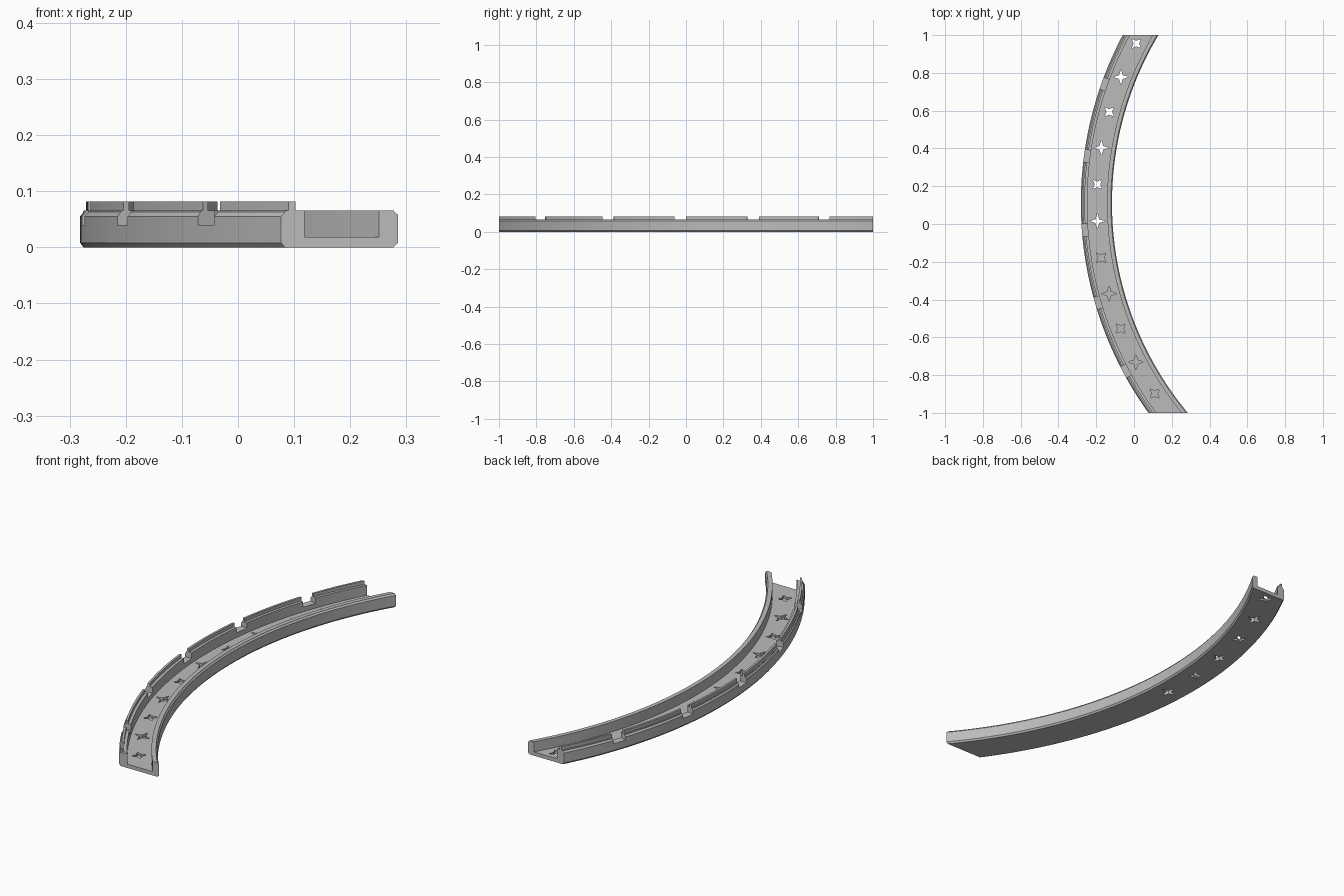
import bpy, bmesh, math
from mathutils import Matrix, Vector

cube = bpy.data.objects.get("Cube")
if cube:
    bpy.data.objects.remove(cube, do_unlink=True)

R, CX, CY = 1.9, 1.6185, 0.11      # outer radius and centre of the arc
WIDTH = 0.165                      # radial width of the channel
STAR_R = 1.815                     # radius on which the stars sit

grey = bpy.data.materials.new("grey")
grey.use_nodes = True
grey.diffuse_color = (0.5, 0.5, 0.5, 1)
grey.node_tree.nodes["Principled BSDF"].inputs["Base Color"].default_value = (0.5, 0.5, 0.5, 1)


def arc_point(radius, angle, z):
    return Vector((CX - radius * math.cos(angle), CY + radius * math.sin(angle), z))


def make_object(name, bm):
    bmesh.ops.recalc_face_normals(bm, faces=bm.faces)
    mesh = bpy.data.meshes.new(name)
    bm.to_mesh(mesh)
    bm.free()
    obj = bpy.data.objects.new(name, mesh)
    bpy.context.collection.objects.link(obj)
    return obj


def prism(bm, outline, z0, z1):
    low = [bm.verts.new((x, y, z0)) for x, y in outline]
    high = [bm.verts.new((x, y, z1)) for x, y in outline]
    bm.faces.new(low[::-1])
    bm.faces.new(high)
    for i in range(len(outline)):
        j = (i + 1) % len(outline)
        bm.faces.new((low[i], low[j], high[j], high[i]))


# Channel section: distance in from the outer edge, height
section = [(0.006, 0), (0, 0.008), (0, 0.055), (0.006, 0.063), (0.006, 0.066),
           (0.011, 0.066), (0.011, 0.082), (0.021, 0.082), (0.021, 0.066),
           (0.034, 0.066), (0.034, 0.018), (WIDTH - 0.026, 0.018),
           (WIDTH - 0.026, 0.066), (WIDTH - 0.006, 0.066), (WIDTH - 0.005, 0.063),
           (WIDTH, 0.058), (WIDTH, 0.008), (WIDTH - 0.006, 0)]

# Sweep the section along the arc
bm = bmesh.new()
STEPS = 80
rings = []
for i in range(STEPS + 1):
    a = math.radians(-44 + 78 * i / STEPS)
    rings.append([bm.verts.new(arc_point(R - d, a, z)) for d, z in section])
for r0, r1 in zip(rings, rings[1:]):
    for k in range(len(section)):
        m = (k + 1) % len(section)
        bm.faces.new((r0[k], r0[m], r1[m], r1[k]))

# Trim both ends square to the length and cap them
for side in (-1, 1):
    geom = bm.verts[:] + bm.edges[:] + bm.faces[:]
    bmesh.ops.bisect_plane(bm, geom=geom, plane_co=(0, side, 0),
                           plane_no=(0, side, 0), clear_outer=True)
    rim = [e for e in bm.edges if e.is_boundary
           and all(abs(v.co.y - side) < 1e-4 for v in e.verts)]
    bmesh.ops.contextual_create(bm, geom=rim)
channel = make_object("curved_channel", bm)
channel.data.materials.append(grey)

# Notches through the outer wall and its rail
bm = bmesh.new()
for k in range(-2, 3):
    a = math.radians(-4.3 + 11.92 * k)
    place = (Matrix.Translation(arc_point(R - 0.012, a, 0.09))
             @ Matrix.Rotation(-a, 4, "Z") @ Matrix.Diagonal((0.06, 0.064, 0.1, 1)))
    bmesh.ops.create_cube(bm, size=1, matrix=place)
notches = make_object("notch_cutter", bm)

# Four-pointed stars: alternating upright and diagonal, pierced or recessed
bm = bmesh.new()
for k in range(-6, 5):
    c = arc_point(STAR_R, math.radians(3.15 + 6.15 * k), 0)
    upright = k % 2
    tip, waist, turn = (0.041, 0.014, 0) if upright else (0.034, 0.015, math.pi / 4)
    outline = []
    for i in range(8):
        r, t = (waist if i % 2 else tip), turn + i * math.pi / 4
        outline.append((c.x + r * math.cos(t), c.y + r * math.sin(t)))
    prism(bm, outline, -0.02 if k >= -1 else 0.006, 0.05)
stars = make_object("star_cutter", bm)

# Cut, then remove the cutters
bpy.context.view_layer.objects.active = channel
for cutter in (notches, stars):
    cutter.hide_render = True
    mod = channel.modifiers.new(cutter.name, "BOOLEAN")
    mod.operation, mod.solver, mod.object = "DIFFERENCE", "EXACT", cutter
    bpy.ops.object.modifier_apply(modifier=mod.name)
    bpy.data.objects.remove(cutter, do_unlink=True)

bpy.ops.object.select_all(action="DESELECT")
channel.select_set(True)
bpy.ops.object.shade_smooth_by_angle(angle=math.radians(25))
